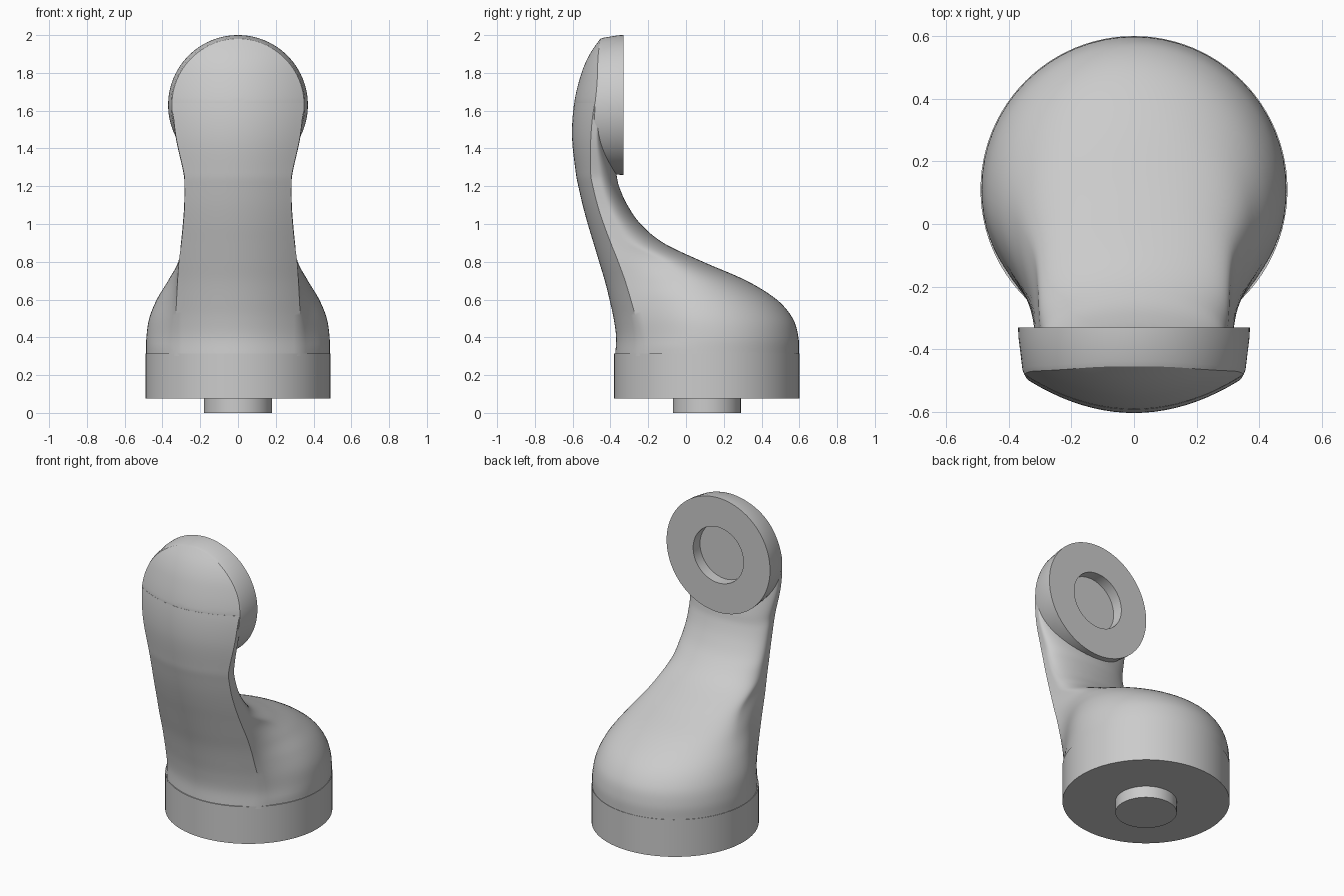
import bpy
import bmesh
from math import sin, cos, pi, radians
from mathutils import Vector

default_cube = bpy.data.objects.get("Cube")
if default_cube:
    bpy.data.objects.remove(default_cube, do_unlink=True)

grey = bpy.data.materials.new("plain grey")
grey.use_nodes = True
grey.diffuse_color = (0.6, 0.6, 0.6, 1)
grey.node_tree.nodes["Principled BSDF"].inputs["Base Color"].default_value = (0.6, 0.6, 0.6, 1)


def loft(name, rings):
    """Skin a list of closed rings, capping both ends."""
    bm = bmesh.new()
    loops = [[bm.verts.new(p) for p in ring] for ring in rings]
    for low, high in zip(loops, loops[1:]):
        n = len(low)
        for i in range(n):
            j = (i + 1) % n
            bm.faces.new((low[i], low[j], high[j], high[i]))
    bm.faces.new(loops[0])
    bm.faces.new(loops[-1])
    bmesh.ops.recalc_face_normals(bm, faces=bm.faces)
    mesh = bpy.data.meshes.new(name)
    bm.to_mesh(mesh)
    bm.free()
    mesh.materials.append(grey)
    mesh.shade_smooth()
    mesh.set_sharp_from_angle(angle=radians(32))
    obj = bpy.data.objects.new(name, mesh)
    bpy.context.collection.objects.link(obj)
    return obj


def smooth(points, z):
    """Cubic interpolation through (z, value) pairs."""
    last = len(points) - 1
    z = min(max(z, points[0][0]), points[last][0])
    i = 0
    while i < last - 1 and z > points[i + 1][0]:
        i += 1

    def slope(k):
        a, b = points[max(k - 1, 0)], points[min(k + 1, last)]
        return (b[1] - a[1]) / (b[0] - a[0])

    (z0, v0), (z1, v1) = points[i], points[i + 1]
    h = z1 - z0
    t = (z - z0) / h
    m0, m1 = slope(i) * h, slope(i + 1) * h
    return (v0 * (1 + 2 * t) * (1 - t) ** 2 + m0 * t * (1 - t) ** 2
            + v1 * t * t * (3 - 2 * t) + m1 * t * t * (t - 1))


# Arm stations: height, front, ridge half width, widest half width, widest y, back
STATIONS = [
    (.30, -.375, .33, .487, .11, .598),
    (.4, -.37, .33, .485, .11, .595),
    (.5, -.383, .33, .47, .09, .565),
    (.6, -.405, .325, .43, .06, .48),
    (.7, -.43, .32, .37, 0, .32),
    (.8, -.46, .313, .316, -.12, .09),
    (.9, -.49, .30, .302, -.3, -.12),
    (1, -.52, .29, .292, -.37, -.24),
    (1.1, -.547, .283, .285, -.42, -.31),
    (1.2, -.57, .282, .284, -.45, -.355),
    (1.26, -.582, .285, .287, -.46, -.368),
    (1.46, -.603, .328, .33, -.475, -.42),
    (1.64, -.592, .349, .35, -.45, -.43),
]
FRONT = [(s[0], s[1]) for s in STATIONS] + [(1.8, -.553), (1.9, -.509), (2, -.44)]


def front_y(x, z):
    """Bowed front surface shared by the arm and the head."""
    bow = 1.1 - 0.2 * min(max((z - .4) / 1.2, 0), 1)
    return smooth(FRONT, z) + bow * x * x


def arm_section(z):
    xr, w, yw, yb = (smooth([(s[0], s[k]) for s in STATIONS], z) for k in (2, 3, 4, 5))
    half = [(xr * i / 10, front_y(xr * i / 10, z)) for i in range(11)]
    # Flank from the ridge to the widest point
    yr = half[-1][1]
    flare = min(max((.75 - z) / .4, 0), 1) * .6 + .05
    p0, p3 = Vector((xr, yr)), Vector((w, yw))
    p1 = p0 + Vector((flare * (w - xr), .35 * (yw - yr)))
    p2 = p3 - Vector((0, .4 * (yw - yr)))
    for i in range(1, 11):
        t = i / 10
        u = 1 - t
        half.append(tuple(p0 * u ** 3 + p1 * 3 * u * u * t + p2 * 3 * u * t * t + p3 * t ** 3))
    # Rounded back
    for i in range(1, 17):
        a = i / 16 * pi / 2
        half.append((w * cos(a), yw + (yb - yw) * sin(a)))
    half[-1] = (0, yb)
    outline = half + [(-x, y) for x, y in half[-2:0:-1]]
    return [(x, y, z) for x, y in outline]


STEPS = 80
loft("arm", [arm_section(.3 + 1.34 * i / STEPS) for i in range(STEPS + 1)])

# Round base with its centre peg
SIDES = 96
ANGLES = [2 * pi * i / SIDES for i in range(SIDES)]
BASE_Y = .11


def flat_ring(r, z):
    return [(r * cos(a), BASE_Y + r * sin(a), z) for a in ANGLES]


loft("base", [flat_ring(r, z) for r, z in ((.49, .075), (.49, .315))])
loft("base_peg", [flat_ring(r, z) for r, z in ((.18, 0), (.18, .09))])

# Upright disc head: bowed front, tapered rim, flat back with a round recess
HEAD_Z = 1.63


def upright_ring(r, y):
    return [(r * cos(a), y, HEAD_Z + r * sin(a)) for a in ANGLES]


def bowed_ring(r, inset=0):
    ring = []
    for a in ANGLES:
        x, z = r * cos(a), HEAD_Z + r * sin(a)
        tuck = .03 * min(max((HEAD_Z + .02 - z) / .3, 0), 1)
        ring.append((x, front_y(x, z) + tuck + inset, z))
    return ring


rings = [bowed_ring(.35 * i / 16) for i in range(1, 17)]
rings.append(bowed_ring(.356, .012))
rings += [upright_ring(r, y) for r, y in ((.369, -.36), (.37, -.33), (.18, -.33), (.18, -.4))]
loft("head", rings)
